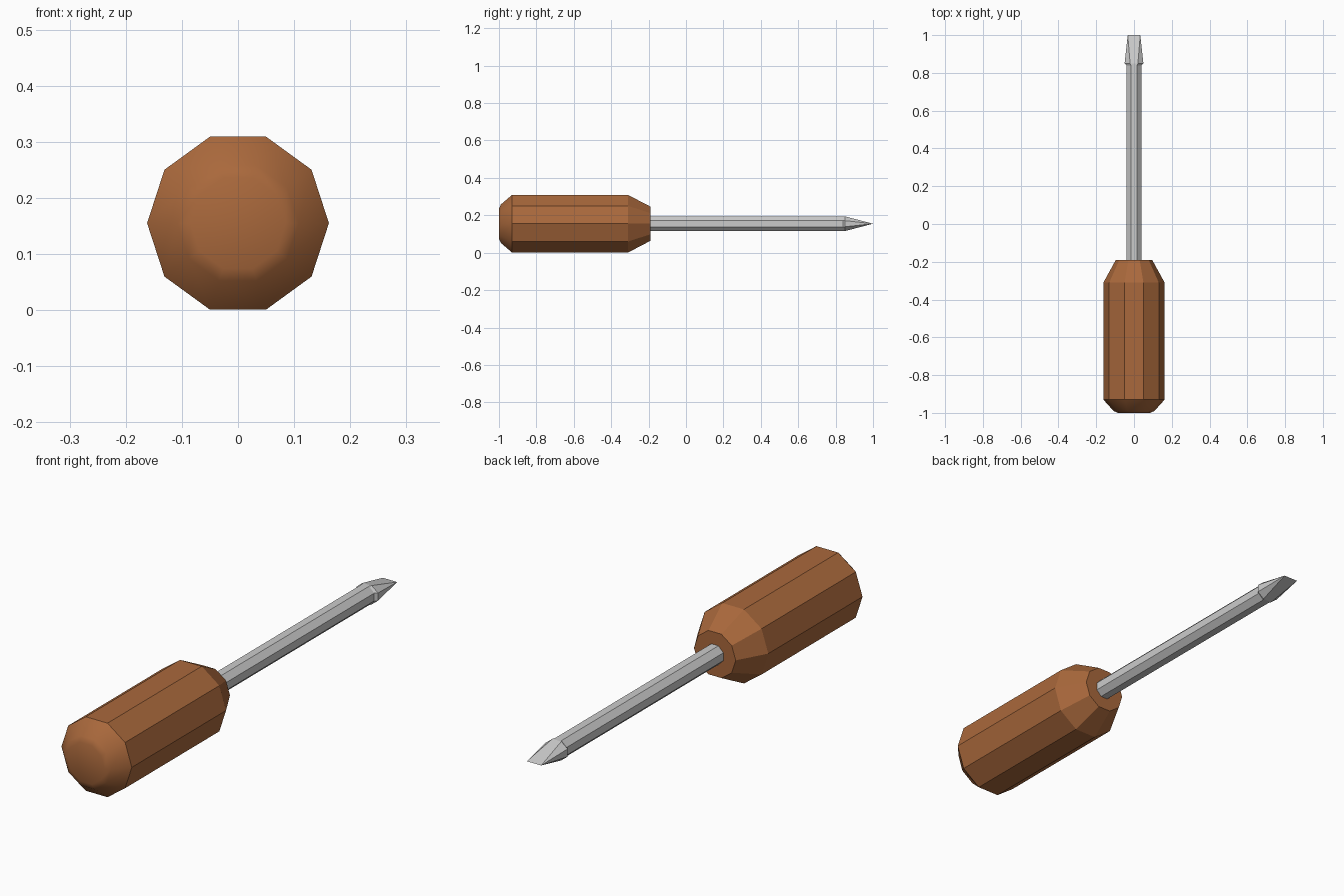
import bpy, bmesh, math

if "Cube" in bpy.data.objects:
    bpy.data.objects.remove(bpy.data.objects["Cube"])

CZ = 0.155  # axis height


def ring(bm, y, rx, rz, n, offset):
    pts = []
    for i in range(n):
        a = 2 * math.pi * (i + offset) / n
        pts.append(bm.verts.new((rx * math.cos(a), y, CZ + rz * math.sin(a))))
    return pts


def loft(name, sections, n, offset, color=None, smooth_angle=None):
    """Skin a row of polygon rings (y, x radius, z radius) and cap both ends."""
    bm = bmesh.new()
    rings = [ring(bm, y, rx, rz, n, offset) for y, rx, rz in sections]
    for a, b in zip(rings, rings[1:]):
        for i in range(n):
            j = (i + 1) % n
            bm.faces.new((a[i], a[j], b[j], b[i]))
    bm.faces.new(rings[0])
    bm.faces.new(rings[-1])
    bmesh.ops.remove_doubles(bm, verts=bm.verts, dist=1e-5)
    bmesh.ops.recalc_face_normals(bm, faces=bm.faces)
    me = bpy.data.meshes.new(name)
    bm.to_mesh(me)
    bm.free()
    ob = bpy.data.objects.new(name, me)
    bpy.context.collection.objects.link(ob)
    if color:
        mat = bpy.data.materials.new(name + "_color")
        mat.diffuse_color = color
        mat.use_nodes = True
        mat.node_tree.nodes["Principled BSDF"].inputs["Base Color"].default_value = mat.diffuse_color
        me.materials.append(mat)
    if smooth_angle:
        bpy.ops.object.select_all(action='DESELECT')
        ob.select_set(True)
        bpy.context.view_layer.objects.active = ob
        bpy.ops.object.shade_smooth_by_angle(angle=math.radians(smooth_angle))
    return ob


# Ten-sided wooden handle with a rounded butt and tapered collar
handle = [(-1.0, 0.085, 0.085), (-0.99, 0.108, 0.108), (-0.93, 0.162, 0.162),
          (-0.31, 0.162, 0.162), (-0.19, 0.096, 0.096)]
loft("handle", handle, 10, 0, (0.40, 0.14, 0.045, 1))

# Soft shading only on the butt end
me = bpy.data.objects["handle"].data
for p in me.polygons:
    p.use_smooth = p.center.y < -0.94

# Octagonal steel shaft
R = 0.0425
loft("shaft", [(-0.25, R, R), (0.845, R, R)], 8, 0.5)

# Flared flat blade, closing to a straight edge
bm = bmesh.new()
base = ring(bm, 0.85, 0.054, R, 8, 0.5)
neck = ring(bm, 0.84, R, R, 8, 0.5)
tip = [bm.verts.new((x, 1.0, CZ)) for x in (0.033, -0.033)]
for i in range(8):
    j = (i + 1) % 8
    bm.faces.new((neck[i], neck[j], base[j], base[i]))
right, left = tip
for i in range(8):
    a, b = base[i], base[(i + 1) % 8]
    ta = right if a.co.x > 0 else left
    tb = right if b.co.x > 0 else left
    bm.faces.new((a, b, tb, ta) if ta != tb else (a, b, ta))
bm.faces.new(neck)
bmesh.ops.recalc_face_normals(bm, faces=bm.faces)
me = bpy.data.meshes.new("blade")
bm.to_mesh(me)
bm.free()
bpy.context.collection.objects.link(bpy.data.objects.new("blade", me))
